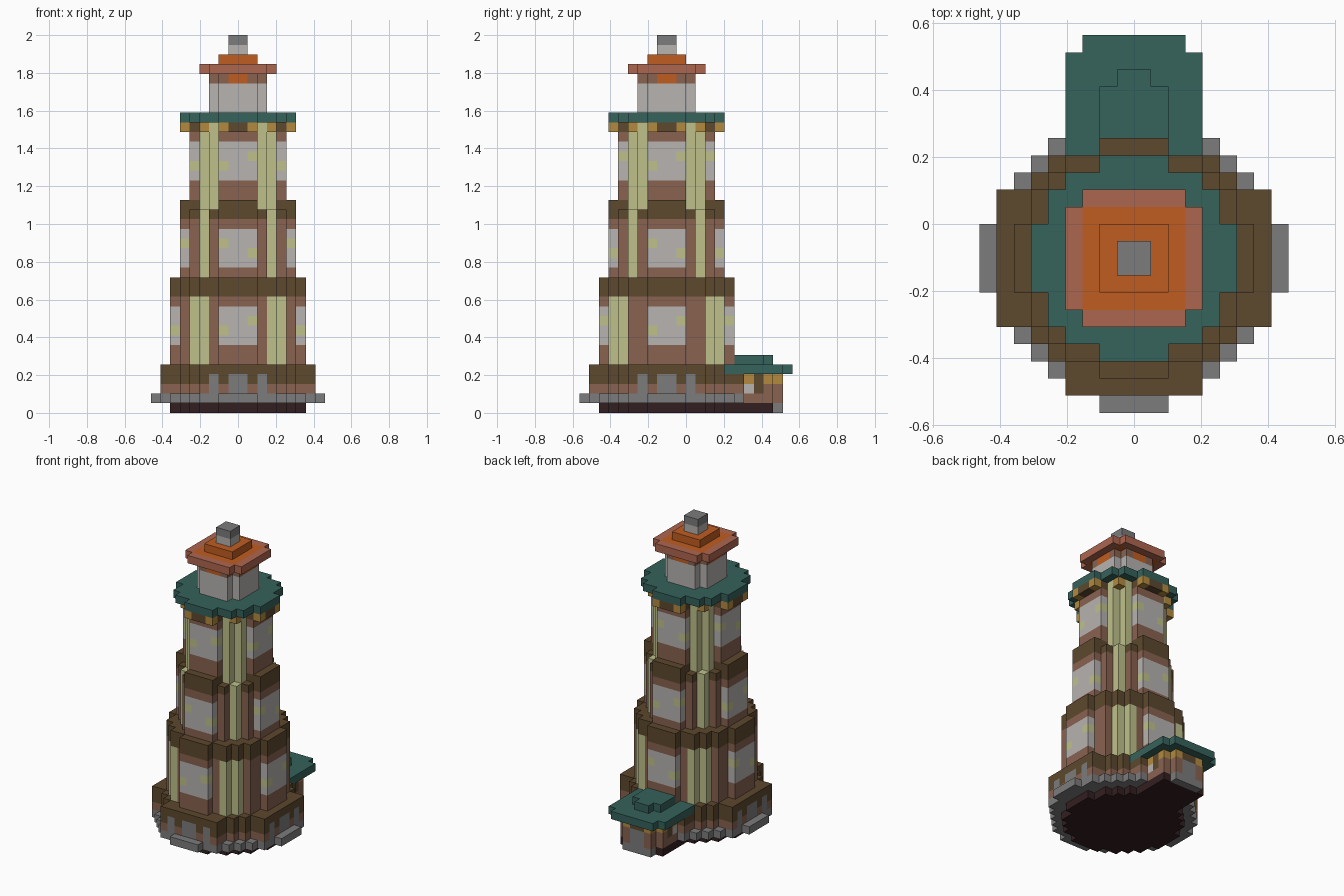
import bpy, bmesh
from mathutils import Vector

if "Cube" in bpy.data.objects:
    bpy.data.objects.remove(bpy.data.objects["Cube"], do_unlink=True)

U = 2 / 39            # edge of one block
AXIS_Y = -2           # tower axis, in blocks

COLOURS = {
    "brown": "5d482d", "teal": "36625b", "orange": "c05c20", "coral": "ae6650",
    "stone": "7c7c7c", "plaster": "b7b3b0", "cream": "bfc18b",
    "brick": "886250", "dark_red": "341f20", "ochre": "b38a3f",
}


def linear(h):
    c = [int(h[k:k + 2], 16) / 255 for k in (0, 2, 4)]
    return [v / 12.92 if v < 0.04045 else ((v + 0.055) / 1.055) ** 2.4 for v in c] + [1]


materials = {}
for name, code in COLOURS.items():
    m = bpy.data.materials.new(name)
    m.use_nodes = True
    m.diffuse_color = linear(code)
    m.node_tree.nodes["Principled BSDF"].inputs["Base Color"].default_value = linear(code)
    materials[name] = m
SLOT = {name: k for k, name in enumerate(COLOURS)}

cells = {}            # block position -> (part, colour)


def rank(v):
    """Distance of a block from the axis, counted from one."""
    return v + 1 if v >= 0 else -v


def disc(h, slant=3, tip=2):
    """Stepped octagon of half width h, with a flat tip on each side."""
    def inside(i, j):
        a, b = max(i, j), min(i, j)
        return a <= h and (b <= tip if a == h else a + b <= h + slant)
    return inside


def fill(part, z0, z1, shape, colour):
    """Fill the layers z0..z1-1; colour is a name or a rule of (x, y, z)."""
    for z in range(z0, z1):
        for x in range(-9, 9):
            for y in range(-9, 9):
                if shape(rank(x), rank(y)):
                    c = colour if isinstance(colour, str) else colour(x, y, z)
                    if c:
                        cells[x, y, z] = (part, c)


def box(part, half, y0, y1, z0, z1, colour):
    for x in range(-half, half):
        for y in range(y0, y1):
            for z in range(z0, z1):
                cells.setdefault((x, y, z), (part, colour))


def square(h, corner=0):
    return lambda i, j: max(i, j) <= h and i + j <= 2 * h - corner


# Foundation and stone plinth
fill("foundation", 0, 1, disc(7), "dark_red")
fill("plinth", 1, 2, disc(9), "stone")


# Arcade with stone arches
def arcade(x, y, z):
    i, j = rank(x), rank(y)
    if z == 4:
        return "brown"
    if max(i, j) == 8 and min(i, j) in (1, 3):
        return "stone"
    return "brick" if z == 2 else "brown"


fill("arcade", 2, 5, disc(8, tip=4), arcade)


# Brick storeys with plaster panels and cream corner strips
def storey(part, z0, z1, h, slant, strips, panel, spots):
    def colour(x, y, z):
        i, j = rank(x), rank(y)
        if (i, j) in strips:
            return "cream"
        if max(i, j) == h and panel[0] <= z < panel[1]:
            side = x if j == h else y
            if rank(side) == 2 and z == spots[side > 0]:
                return "cream"
            return "plaster"
        return "brick"
    fill(part, z0, z1, disc(h, slant), colour)


storey("lower_storey", 5, 12, 7, 3, [(4, 6), (5, 5)], (7, 11), (8, 9))
storey("middle_storey", 14, 20, 6, 2, [(4, 4)], (15, 19), (17, 16))
storey("upper_storey", 20, 30, 5, 2, [(3, 4), (4, 3)], (24, 28), (25, 26))

# Brown belts between storeys
fill("lower_belt", 12, 14, disc(7), "brown")
fill("upper_belt", 20, 21, disc(6, 2),
     lambda x, y, z: "cream" if rank(x) == rank(y) == 4 else "brown")
fill("upper_belt", 21, 22, lambda i, j: min(i, j) <= 2 and max(i, j) <= 6, "brown")


# Eave brackets and gallery roof
def bracket(x, y, z):
    i, j = rank(x), rank(y)
    if (i, j) in [(2, 6), (6, 2), (4, 4)]:
        return "ochre"
    if (i, j) in [(3, 4), (4, 3)]:
        return "cream"
    return None if (i, j) in [(3, 5), (5, 3)] and z == 29 else "brown"


fill("eave_brackets", 29, 30, disc(6, 2), bracket)
fill("gallery_roof", 30, 31, disc(6), "teal")

# Lantern room, cap and chimney
fill("lantern_room", 31, 34, square(3, 1), "plaster")
fill("lantern_frieze", 34, 35, square(3, 1),
     lambda x, y, z: "orange" if min(rank(x), rank(y)) == 1 else "brick")
fill("cap_roof", 35, 36, square(4, 1),
     lambda x, y, z: "coral" if max(rank(x), rank(y)) == 4 else "orange")
fill("cap_roof", 36, 37, square(2), "orange")
fill("chimney", 37, 38, square(1), "plaster")
fill("chimney", 38, 39, square(1), "stone")

# Rear annex: footing, step, walls, window, trim and roof
box("annex_footing", 3, 4, 11, 0, 1, "dark_red")
box("annex_step", 2, 11, 12, 0, 1, "stone")
box("annex_step", 1, 11, 12, 1, 3, "stone")
box("annex_wall", 3, 6, 11, 1, 3, "brick")
box("annex_wall", 2, 11, 12, 1, 3, "brick")
box("annex_trim", 3, 6, 11, 3, 4, "brown")
box("annex_trim", 2, 11, 12, 3, 4, "ochre")
for x in (-3, 2):
    cells[x, 8, 2] = ("annex_wall", "plaster")
    cells[x, 9, 2] = ("annex_wall", "brown")
    for y in (8, 10):
        cells[x, y, 3] = ("annex_trim", "ochre")
for x in (-1, 0):
    cells[x, 11, 3] = ("annex_trim", "brown")
box("annex_roof", 4, 8, 12, 4, 5, "teal")
box("annex_roof", 3, 12, 13, 4, 5, "teal")
box("annex_roof", 4, 6, 8, 4, 5, "teal")
box("annex_roof", 2, 6, 10, 5, 6, "teal")
box("annex_roof", 1, 10, 11, 5, 6, "teal")
for x in range(-4, 4):
    for y in (6, 7):
        cells[x, y, 4] = ("annex_roof", "teal")

# Build the outer faces of every part
parts = {}
for pos, (part, colour) in cells.items():
    parts.setdefault(part, []).append((Vector(pos), colour))

for part, blocks in parts.items():
    bm = bmesh.new()
    for pos, colour in blocks:
        for axis in range(3):
            for side in (0, 1):
                step = Vector((0, 0, 0))
                step[axis] = 2 * side - 1
                if tuple(int(v) for v in pos + step) in cells:
                    continue
                loop = [(0, 0), (1, 0), (1, 1), (0, 1)]
                corners = []
                for a, b in (loop if side else loop[::-1]):
                    p = pos.copy()
                    p[axis] += side
                    p[(axis + 1) % 3] += a
                    p[(axis + 2) % 3] += b
                    corners.append(bm.verts.new((p + Vector((0, AXIS_Y, 0))) * U))
                bm.faces.new(corners).material_index = SLOT[colour]
    bmesh.ops.remove_doubles(bm, verts=bm.verts[:], dist=U / 100)
    bmesh.ops.dissolve_limit(bm, angle_limit=0.01, verts=bm.verts[:],
                             edges=bm.edges[:], delimit={'MATERIAL'})
    mesh = bpy.data.meshes.new(part)
    for m in materials.values():
        mesh.materials.append(m)
    bm.to_mesh(mesh)
    bm.free()
    bpy.context.collection.objects.link(bpy.data.objects.new(part, mesh))
